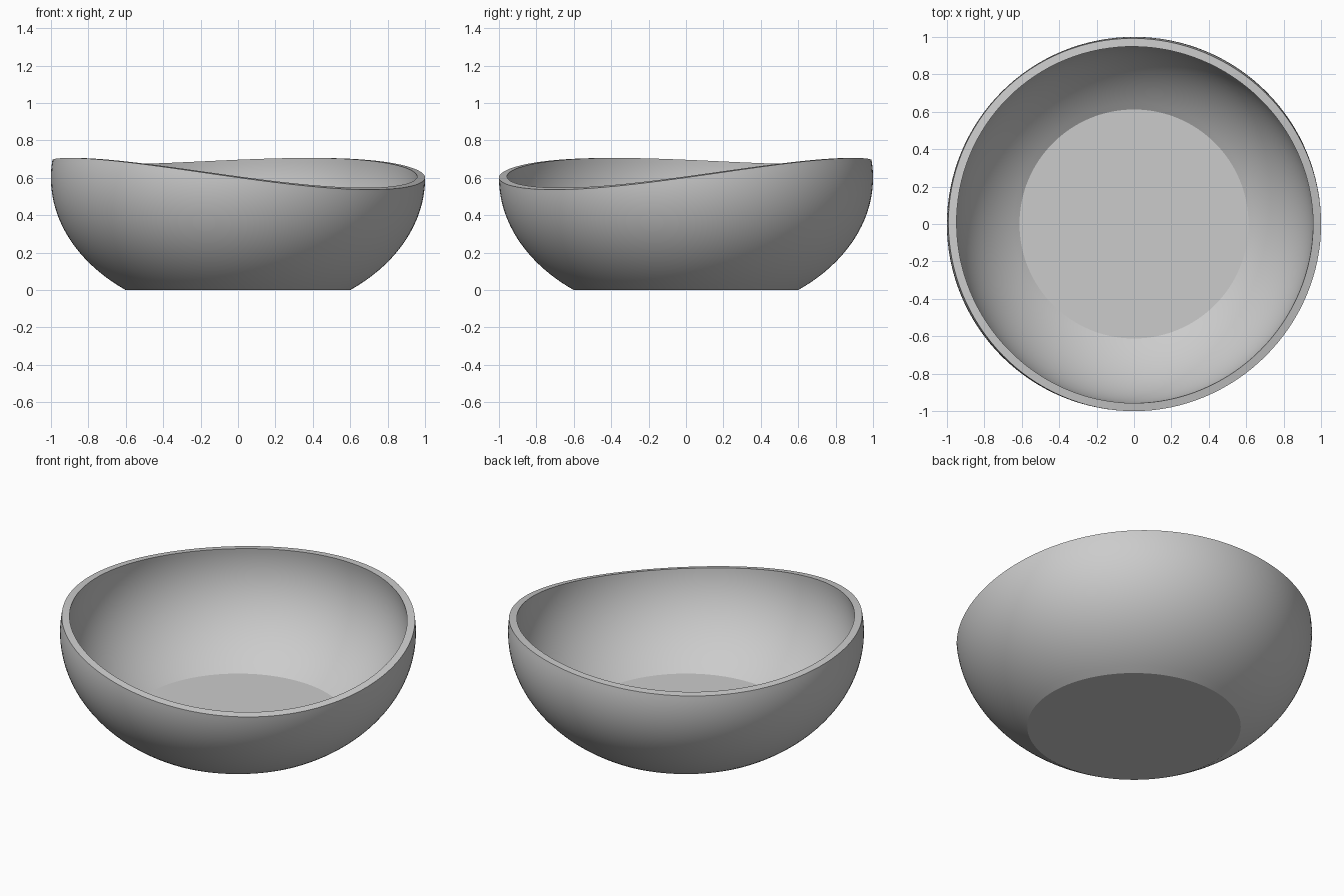
import bpy, bmesh
from math import sin, cos, pi, sqrt, radians

cube = bpy.data.objects.get("Cube")
if cube:
    bpy.data.objects.remove(cube)

SEGMENTS, RINGS = 128, 28
CENTRE_Z = 0.6          # height of the widest part of the bowl


def radius_at(z, shell):
    """Radius of an elliptical shell (half width, half height) at height z."""
    width, height = shell
    return width * sqrt(1 - ((z - CENTRE_Z) / height) ** 2)


def rim_height(angle, shell):
    """Height where the wall meets a gently arched diagonal cut."""
    z = CENTRE_Z
    for _ in range(8):
        u = radius_at(z, shell) * cos(angle - 0.75 * pi)
        z = 0.706 - 0.0935 * (u - 0.35) ** 2
    return z


def add_wall(bm, shell, base_z):
    """Add a wall from base_z up to the cut, returning its rings."""
    rings = []
    for i in range(RINGS + 1):
        ring = []
        for j in range(SEGMENTS):
            a = 2 * pi * j / SEGMENTS
            z = base_z + (rim_height(a, shell) - base_z) * i / RINGS
            r = radius_at(z, shell)
            ring.append(bm.verts.new((r * cos(a), r * sin(a), z)))
        rings.append(ring)
    for low, high in zip(rings, rings[1:]):
        bridge(bm, low, high)
    return rings


def bridge(bm, a, b):
    for j in range(SEGMENTS):
        k = (j + 1) % SEGMENTS
        bm.faces.new((a[j], a[k], b[k], b[j]))


# Outer wall, inner wall, flat base, flat floor and rim
bm = bmesh.new()
outer = add_wall(bm, (1.0, 0.75), 0.0)
inner = add_wall(bm, (0.957, 0.705), 0.058)
bm.faces.new(outer[0])
bm.faces.new(inner[0])
bridge(bm, outer[-1], inner[-1])
bmesh.ops.recalc_face_normals(bm, faces=bm.faces)
mesh = bpy.data.meshes.new("bowl")
bm.to_mesh(mesh)
bm.free()

# Plain grey material
grey = bpy.data.materials.new("light grey")
grey.use_nodes = True
colour = (0.6, 0.6, 0.6, 1)
grey.diffuse_color = colour
grey.node_tree.nodes["Principled BSDF"].inputs["Base Color"].default_value = colour
mesh.materials.append(grey)

bowl = bpy.data.objects.new("bowl", mesh)
bpy.context.collection.objects.link(bowl)
bpy.ops.object.select_all(action="DESELECT")
bowl.select_set(True)
bpy.context.view_layer.objects.active = bowl
bpy.ops.object.shade_smooth_by_angle(angle=radians(20))
